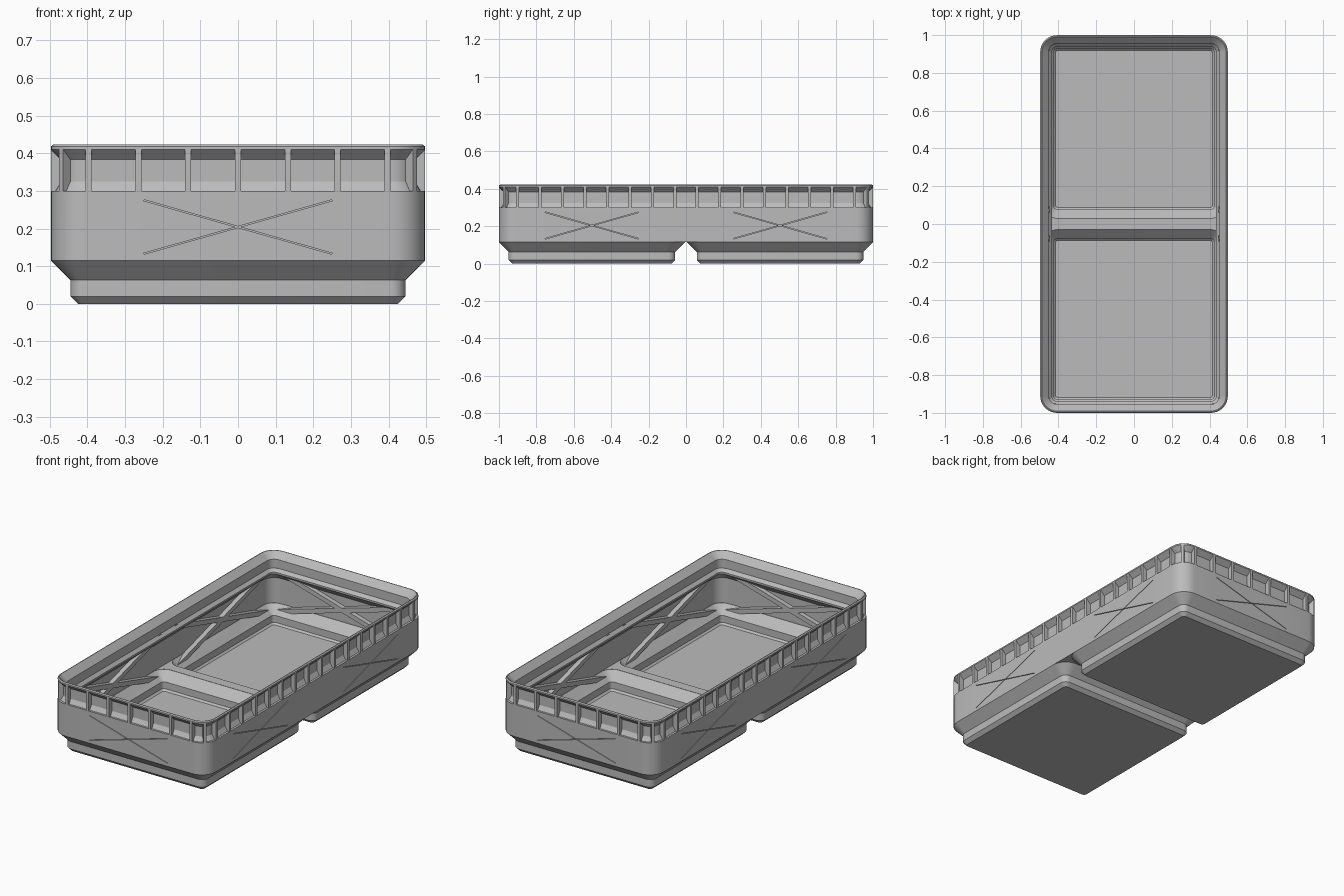
import bpy, bmesh, math
from mathutils import Matrix, Vector

if "Cube" in bpy.data.objects:
    bpy.data.objects.remove(bpy.data.objects["Cube"])

HX, HY = 0.497, 1.0      # outer half sizes of the tray
CELL = 0.503             # y offset of each foot
R = 0.09                 # outer corner radius
SEG = 8                  # segments per rounded corner


def make_object(name, bm):
    bmesh.ops.recalc_face_normals(bm, faces=bm.faces[:])
    me = bpy.data.meshes.new(name)
    bm.to_mesh(me)
    bm.free()
    ob = bpy.data.objects.new(name, me)
    bpy.context.collection.objects.link(ob)
    return ob


def loft(name, profile, hy=HY, cy=0.0):
    """Closed solid of rounded rectangles; profile holds (half width, z)."""
    bm = bmesh.new()
    rings = []
    for h, z in profile:
        inset = HX - h
        r = max(R - inset, 0.01)
        ring = []
        for q, (sx, sy) in enumerate(((1, 1), (-1, 1), (-1, -1), (1, -1))):
            for k in range(SEG + 1):
                a = math.pi / 2 * (q + k / SEG)
                ring.append(bm.verts.new((sx * (h - r) + r * math.cos(a),
                                          cy + sy * (hy - inset - r) + r * math.sin(a), z)))
        rings.append(ring)
    n = len(rings[0])
    for a, b in zip(rings, rings[1:]):
        for i in range(n):
            j = (i + 1) % n
            bm.faces.new((a[i], a[j], b[j], b[i]))
    bm.faces.new(rings[0][::-1])
    bm.faces.new(rings[-1])
    return make_object(name, bm)


def boxes(name, items):
    """One mesh of boxes given as (matrix, size)."""
    bm = bmesh.new()
    for m, size in items:
        bmesh.ops.create_cube(bm, size=1, matrix=m @ Matrix.Diagonal((*size, 1)))
    return make_object(name, bm)


def boolean(target, tool, operation):
    mod = target.modifiers.new("cut", 'BOOLEAN')
    mod.object, mod.operation, mod.solver = tool, operation, 'EXACT'
    mod.use_self = True
    dg = bpy.context.evaluated_depsgraph_get()
    me = bpy.data.meshes.new_from_object(target.evaluated_get(dg))
    target.modifiers.clear()
    target.data = me
    bpy.data.objects.remove(tool)


def on_wall(angle, u, d, z, tilt=0.0):
    """Frame on a wall: u along it, d out from the centre."""
    return (Matrix.Rotation(angle, 4, 'Z') @ Matrix.Translation((u, -d, z))
            @ Matrix.Rotation(tilt, 4, 'Y'))


# Outer body with the recessed band below the rim
tray = loft("tray", [(0.497, 0.115), (0.497, 0.30), (0.485, 0.30), (0.47, 0.325),
                     (0.47, 0.383), (0.497, 0.41), (0.497, 0.418), (0.491, 0.423)])

# Two stepped feet
for s in (-1, 1):
    foot = loft("foot", [(0.425, 0), (0.445, 0.02), (0.445, 0.063),
                         (0.497, 0.115), (0.48, 0.14)], HX, s * CELL)
    boolean(tray, foot, 'UNION')

# Upright ribs across the band, one more on every corner
ribs = []
for angle, dist, step, count in ((0, HY, 0.1325, 7), (math.pi / 2, HX, 0.12, 16)):
    for turn in (0, math.pi):
        for i in range(count):
            u = (i - (count - 1) / 2) * step
            ribs.append((on_wall(angle + turn, u, dist - 0.0185, 0.355),
                         (0.016, 0.036, 0.12)))
for sx in (-1, 1):
    for sy in (-1, 1):
        out = Vector((sx, sy, 0)).normalized()
        pos = Vector((sx * (HX - R), sy * (HY - R), 0.355)) + out * (R - 0.0185)
        ribs.append((Matrix.Translation(pos) @ Matrix.Rotation(sx * sy * math.pi / 4, 4, 'Z'),
                     (0.036, 0.016, 0.12)))
boolean(tray, boxes("ribs", ribs), 'UNION')

# Hollow: main room with stacking lip, plus one sunken pocket per foot
hollow = loft("hollow", [(0.475, 0.125), (0.475, 0.27), (0.435, 0.31), (0.435, 0.32),
                         (0.4515, 0.337), (0.4515, 0.3875), (0.497, 0.433)])
for s in (-1, 1):
    pocket = loft("pocket", [(0.415, 0.025), (0.425, 0.035), (0.425, 0.075),
                             (0.474, 0.124), (0.465, 0.14)], HX, s * CELL)
    boolean(hollow, pocket, 'UNION')

# Crossed braces on the inner walls and fine slits on the outer walls
panels = [(0, HY, 0), (math.pi, HY, 0)]
panels += [(t, HX, s * CELL) for t in (math.pi / 2, -math.pi / 2) for s in (-1, 1)]
slope = math.atan(0.142 / 0.5)
braces, slits = [], []
for angle, dist, u in panels:
    for tilt in (-slope, slope):
        braces.append((on_wall(angle, u, dist - 0.014, 0.204, tilt), (0.92, 0.07, 0.026)))
        slits.append((on_wall(angle, u, dist - 0.01, 0.204, tilt), (0.52, 0.06, 0.003)))
boolean(hollow, boxes("braces", braces), 'DIFFERENCE')
boolean(tray, hollow, 'DIFFERENCE')
boolean(tray, boxes("slits", slits), 'DIFFERENCE')

# Plain grey plastic
grey = bpy.data.materials.new("grey plastic")
grey.diffuse_color = (0.5, 0.5, 0.5, 1)
grey.use_nodes = True
grey.node_tree.nodes["Principled BSDF"].inputs["Base Color"].default_value = grey.diffuse_color
tray.data.materials.clear()
tray.data.materials.append(grey)
for p in tray.data.polygons:
    p.material_index = 0

bpy.context.view_layer.objects.active = tray
tray.select_set(True)
bpy.ops.object.shade_smooth_by_angle(angle=math.radians(30))
